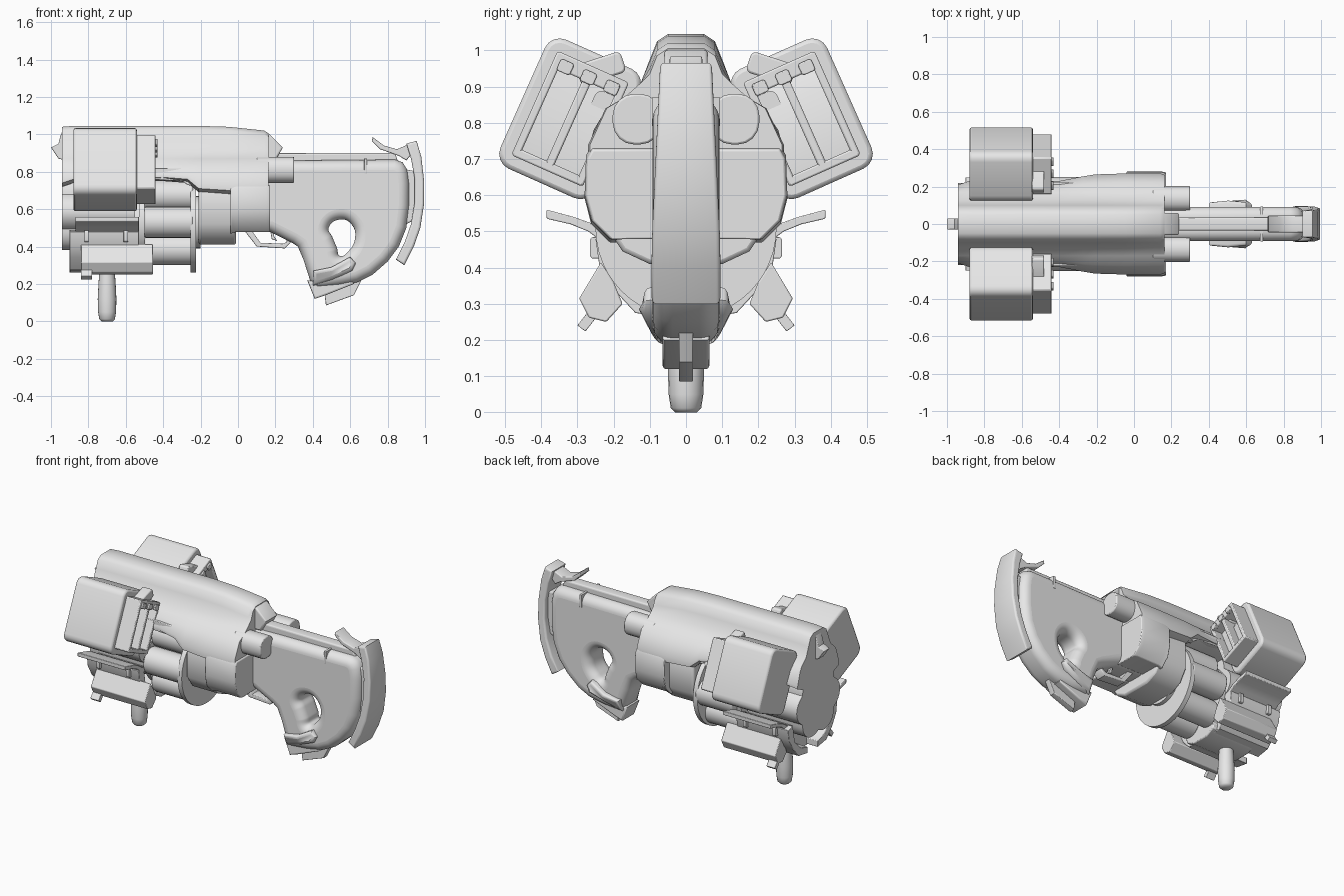
import bpy, bmesh, math
from math import sin, cos, pi, radians

if "Cube" in bpy.data.objects:
    bpy.data.objects.remove(bpy.data.objects["Cube"])

grey = bpy.data.materials.new("light grey")
grey.diffuse_color = (0.8, 0.8, 0.8, 1)
grey.use_nodes = True
grey.node_tree.nodes["Principled BSDF"].inputs["Base Color"].default_value = grey.diffuse_color


def finish(ob, bevel=0, mirror=False, angle=35, segs=2):
    ob.data.materials.clear()
    ob.data.materials.append(grey)
    bpy.ops.object.select_all(action='DESELECT')
    bpy.context.view_layer.objects.active = ob
    ob.select_set(True)
    if bevel:
        m = ob.modifiers.new("bevel", 'BEVEL')
        m.width, m.segments, m.limit_method = bevel, segs, 'ANGLE'
        m.angle_limit = radians(40)
    if mirror:
        m = ob.modifiers.new("mirror", 'MIRROR')
        m.use_axis = (False, True, False)
    bpy.ops.object.shade_smooth_by_angle(angle=radians(angle))
    return ob


def loft(name, sections, bevel=0, mirror=False, **kw):
    """Skin closed y-z rings, given as (x, points), and cap both ends."""
    bm = bmesh.new()
    rings = [[bm.verts.new((x, y, z)) for y, z in pts] for x, pts in sections]
    n = len(rings[0])
    for a, b in zip(rings, rings[1:]):
        for i in range(n):
            j = (i + 1) % n
            bm.faces.new((a[i], a[j], b[j], b[i]))
    bm.faces.new(rings[0])
    bm.faces.new(rings[-1])
    bmesh.ops.recalc_face_normals(bm, faces=bm.faces)
    me = bpy.data.meshes.new(name)
    bm.to_mesh(me)
    ob = bpy.data.objects.new(name, me)
    bpy.context.collection.objects.link(ob)
    return finish(ob, bevel, mirror, **kw)


def prism(name, pts, x0, x1, bevel=0, mirror=False, **kw):
    return loft(name, [(x0, pts), (x1, pts)], bevel, mirror, **kw)


def both(half):
    """Complete a half section into a symmetric ring."""
    return half + [(-y, z) for y, z in reversed(half)]


def circle(cy, cz, r, n=32):
    return [(cy + r * cos(2 * pi * i / n), cz + r * sin(2 * pi * i / n)) for i in range(n)]


def rrect(cy, cz, w, h, r, tilt=0, u=0, v=0):
    """Rounded rectangle, offset by (u, v) inside a tilted frame."""
    t, pts = radians(tilt), []
    for k, (sx, sz) in enumerate([(1, 1), (-1, 1), (-1, -1), (1, -1)]):
        for s in range(5 if r else 1):
            a = k * pi / 2 + s * pi / 8
            p = u + sx * (w / 2 - r) + r * cos(a)
            q = v + sz * (h / 2 - r) + r * sin(a)
            pts.append((cy + p * cos(t) - q * sin(t), cz + p * sin(t) + q * cos(t)))
    return pts


def plate(name, loops, half, bevel=0.01, y=0, mirror=False, res=2):
    """Side profile in x-z, extruded across y; the second loop is a smooth hole."""
    cu = bpy.data.curves.new(name, 'CURVE')
    cu.dimensions, cu.fill_mode = '2D', 'BOTH'
    cu.extrude, cu.bevel_depth, cu.offset, cu.bevel_resolution = half - bevel, bevel, -bevel, res
    for k, pts in enumerate(loops):
        s = cu.splines.new('BEZIER' if k else 'POLY')
        add = s.bezier_points if k else s.points
        add.add(len(pts) - 1)
        for p, (x, z) in zip(add, pts):
            if k:
                p.co = (x, z, 0)
                p.handle_left_type = p.handle_right_type = 'AUTO'
            else:
                p.co = (x, z, 0, 1)
        s.use_cyclic_u = True
    ob = bpy.data.objects.new(name, cu)
    bpy.context.collection.objects.link(ob)
    bpy.ops.object.select_all(action='DESELECT')
    ob.select_set(True)
    bpy.context.view_layer.objects.active = ob
    ob.rotation_euler = (pi / 2, 0, 0)
    ob.location.y = y
    bpy.ops.object.convert(target='MESH')
    bpy.ops.object.transform_apply(location=True, rotation=True, scale=True)
    return finish(bpy.context.object, 0, mirror, angle=40)


# Upper shell
def shell(w, top, low):
    return both([(0.05, top), (0.08, top - 0.02), (0.1, top - 0.07), (0.125, 0.91), (0.17, 0.87),
                 (0.6 * w + 0.06, 0.84), (w, max(0.74, low + 0.02)), (w, low), (w - 0.05, low - 0.02)])


loft("upper_shell", [(-0.94, shell(0.21, 1.04, 0.74)), (-0.88, shell(0.23, 1.045, 0.76)),
                     (-0.4, shell(0.23, 1.045, 0.77)), (-0.27, shell(0.255, 1.045, 0.76)),
                     (-0.21, shell(0.265, 1.045, 0.71)), (-0.05, shell(0.27, 1.04, 0.70)),
                     (0.14, shell(0.27, 1.02, 0.70)), (0.163, shell(0.265, 1.005, 0.70))])
plate("rear_fin", [[(0.1, 1.01), (0.17, 1.0), (0.24, 0.93), (0.2, 0.86), (0.1, 0.86)]], 0.06)
plate("front_sight", [[(-0.88, 1.0), (-0.93, 1.04), (-0.95, 0.99), (-0.96, 0.95), (-1.0, 0.93),
                       (-0.96, 0.87), (-0.88, 0.85)]], 0.03, 0.005)

# Lobed muzzle and revolving drum
prism("muzzle_block", [((0.185 + 0.035 * abs(cos(3 * a))) * cos(a),
                        0.585 + (0.185 + 0.035 * abs(cos(3 * a))) * sin(a))
                       for a in [i * pi / 36 for i in range(72)]], -0.94, -0.55)
prism("drum_core", circle(0, 0.53, 0.14), -0.56, -0.2)
prism("drum_front_plate", circle(0, 0.53, 0.2), -0.53, -0.5)
for i in range(6):
    a = i * pi / 3
    prism(f"drum_chamber_{i}", circle(0.168 * cos(a), 0.53 + 0.168 * sin(a), 0.084, 24), -0.5, -0.24, 0.008)
prism("drum_rear_disc", circle(0, 0.51, 0.25, 48), -0.255, -0.225)
plate("drum_guard", [[(-0.5, 0.82), (-0.3, 0.82), (-0.24, 0.79), (-0.235, 0.72), (-0.27, 0.73),
                      (-0.3, 0.75), (-0.5, 0.76)]], 0.02, 0.005, y=0.205, mirror=True)

# Receiver behind the drum
prism("lower_receiver", both([(0.2, 0.76), (0.225, 0.72), (0.225, 0.52), (0.175, 0.445), (0.1, 0.41)]),
      -0.21, -0.01, 0.012)
shield = [(0.06, 0.735), (0.262, 0.735), (0.276, 0.71), (0.28, 0.6), (0.262, 0.53), (0.21, 0.478), (0.06, 0.48)]
loft("side_shield", [(-0.04, [(y, z - 0.01) for y, z in shield]), (-0.01, shield), (0.15, shield),
                     (0.172, [(y - 0.005, z - 0.01 if z > 0.65 else z) for y, z in shield])], 0.004, True)
prism("rear_canister", rrect(0.135, 0.81, 0.135, 0.14, 0.06), 0.1, 0.3, 0.006, True)

# Stock with thumbhole
stock = [(-0.05, 0.85), (0.3, 0.86), (0.84, 0.865), (0.88, 0.85), (0.905, 0.81), (0.915, 0.74), (0.915, 0.62),
         (0.9, 0.5), (0.86, 0.4), (0.8, 0.32), (0.72, 0.25), (0.64, 0.21), (0.54, 0.19), (0.42, 0.18),
         (0.385, 0.22), (0.35, 0.33), (0.32, 0.4), (0.29, 0.42), (0.17, 0.48), (-0.05, 0.48)]
hole = [(0.485, 0.5), (0.55, 0.545), (0.61, 0.515), (0.625, 0.44), (0.59, 0.375), (0.545, 0.35),
        (0.53, 0.39), (0.505, 0.45)]
plate("stock", [stock, hole], 0.092, 0.055, res=6)
plate("stock_rail", [[(0.15, 0.9), (0.84, 0.9), (0.86, 0.84), (0.15, 0.84)]], 0.035)
plate("sling_slot", [[(0.675, 0.87), (0.69, 0.87), (0.69, 0.79), (0.675, 0.79)]], 0.094, 0.002)
band = plate("grip_band", [[(0.4, 0.27), (0.5, 0.29), (0.6, 0.345), (0.63, 0.31), (0.61, 0.27), (0.5, 0.22),
                            (0.4, 0.19)]], 0.13, 0.02)
for v in band.data.vertices:
    v.co.y *= min(1, 0.62 + 4 * max(0, v.co.z - 0.19)) * (1 if v.co.z < 0.3 else 0.9)
plate("grip_cap", [[(0.37, 0.22), (0.41, 0.12), (0.47, 0.14), (0.62, 0.2), (0.6, 0.25), (0.45, 0.21)]], 0.065)
plate("grip_fin", [[(0.46, 0.17), (0.47, 0.085), (0.62, 0.14), (0.66, 0.22), (0.6, 0.22)]], 0.02, 0.004)
plate("trigger_guard", [[(0.03, 0.49), (0.1, 0.4), (0.25, 0.39), (0.28, 0.42), (0.29, 0.5), (0.265, 0.5),
                         (0.26, 0.425), (0.24, 0.415), (0.12, 0.42), (0.07, 0.49)]], 0.035, 0.005)
plate("trigger", [[(0.17, 0.5), (0.2, 0.5), (0.19, 0.46), (0.21, 0.43), (0.18, 0.44)]], 0.015, 0.003)

# Curved butt plate, narrowing towards its top, with a hook
butt = plate("butt_plate", [[(0.9, 0.95), (0.955, 0.965), (0.98, 0.88), (0.995, 0.75), (0.995, 0.63),
                             (0.975, 0.5), (0.94, 0.4), (0.89, 0.3), (0.845, 0.33), (0.89, 0.42),
                             (0.925, 0.52), (0.945, 0.64), (0.945, 0.76), (0.925, 0.87)]], 0.095, 0.012)
for v in butt.data.vertices:
    v.co.y *= min(1, 0.75 + 0.5 * (0.965 - v.co.z))
plate("butt_hook", [[(0.72, 0.985), (0.78, 0.94), (0.85, 0.92), (0.92, 0.95), (0.95, 0.92), (0.9, 0.86),
                     (0.86, 0.885), (0.76, 0.92), (0.715, 0.965)]], 0.045, 0.006)
plate("butt_mount", [[(0.86, 0.82), (0.96, 0.8), (0.96, 0.55), (0.86, 0.5)]], 0.05)

# Side pods, tilted inward, with twin recessed bays at the back
CY, CZ, T = 0.32, 0.811, 24
prism("pod_shell", rrect(CY, CZ, 0.287, 0.39, 0.045, T), -0.88, -0.54, 0.012, True)
for k, (u, v, w, h) in enumerate([(-0.097, 0, 0.022, 0.31), (0.097, 0, 0.022, 0.31), (0, 0, 0.024, 0.3),
                                  (0, -0.145, 0.21, 0.025), (0, 0.135, 0.21, 0.045)]):
    prism(f"pod_bay_frame_{k}", rrect(CY, CZ, w, h, 0, T, u, v), -0.55, -0.44, 0.005, True)
for u in (-0.05, 0.05):
    # wedge floor of each bay, sloping back towards the top
    lo, hi = rrect(CY, CZ, 0.08, 0.28, 0, T, u), rrect(CY, CZ, 0.08, 0.2, 0, T, u, -0.04)
    loft(f"pod_bay_floor_{u}", [(-0.55, lo), (-0.5, hi)], 0, True)
for u in (-0.07, 0, 0.07):
    prism(f"pod_hinge_{u:.2f}", rrect(CY, CZ, 0.04, 0.035, 0.008, T, u, 0.125), -0.45, -0.43, 0.003, True)
prism("pod_top_bracket", rrect(0.235, 0.95, 0.13, 0.06, 0.015, -18), -0.545, -0.48, 0.006, True)
prism("pod_arm", rrect(0.2, 0.82, 0.14, 0.1, 0.02, T), -0.8, -0.5, 0, True)

# Lower foregrip cradle with winglets
prism("winglet", [(0.16, 0.44), (0.23, 0.47), (0.27, 0.5), (0.32, 0.52), (0.385, 0.535), (0.385, 0.56),
                  (0.31, 0.54), (0.26, 0.522), (0.22, 0.495), (0.16, 0.47)], -0.87, -0.53, 0.003, True)
prism("cradle_strut", [(0.2, 0.49), (0.25, 0.48), (0.24, 0.41), (0.2, 0.34), (0.14, 0.275), (0.05, 0.26),
                       (0.05, 0.3), (0.12, 0.32), (0.18, 0.38)], -0.9, -0.53, 0.003, True)
prism("cradle_keel", both([(0.08, 0.38), (0.125, 0.31), (0.12, 0.28), (0.06, 0.25)]), -0.82, -0.5, 0.006)
prism("side_box", [(0.235, 0.415), (0.295, 0.315), (0.268, 0.262), (0.22, 0.25), (0.175, 0.3), (0.2, 0.36)],
      -0.84, -0.455, 0.004, True)
prism("side_box_stud", rrect(0.275, 0.25, 0.028, 0.045, 0, 38), -0.84, -0.78, 0.002, True)
for x in (-0.81, -0.6):
    prism(f"winglet_stud_{x}", rrect(0.25, 0.455, 0.03, 0.06, 0.01), x - 0.012, x + 0.012, 0.002, True)

# Downward handle, turned from a rounded profile
bm = bmesh.new()
rows = [(0.03, 0), (0.042, 0.012), (0.048, 0.05), (0.05, 0.12), (0.046, 0.2), (0.04, 0.28)]
rings = [[bm.verts.new((-0.7 + r * cos(i * pi / 10), r * sin(i * pi / 10), z)) for i in range(20)]
         for r, z in rows]
for a, b in zip(rings, rings[1:]):
    for i in range(20):
        bm.faces.new((a[i], a[(i + 1) % 20], b[(i + 1) % 20], b[i]))
bm.faces.new(rings[0][::-1])
bm.faces.new(rings[-1])
mesh = bpy.data.meshes.new("handle")
bm.to_mesh(mesh)
handle = bpy.data.objects.new("handle", mesh)
bpy.context.collection.objects.link(handle)
finish(handle, angle=50)
